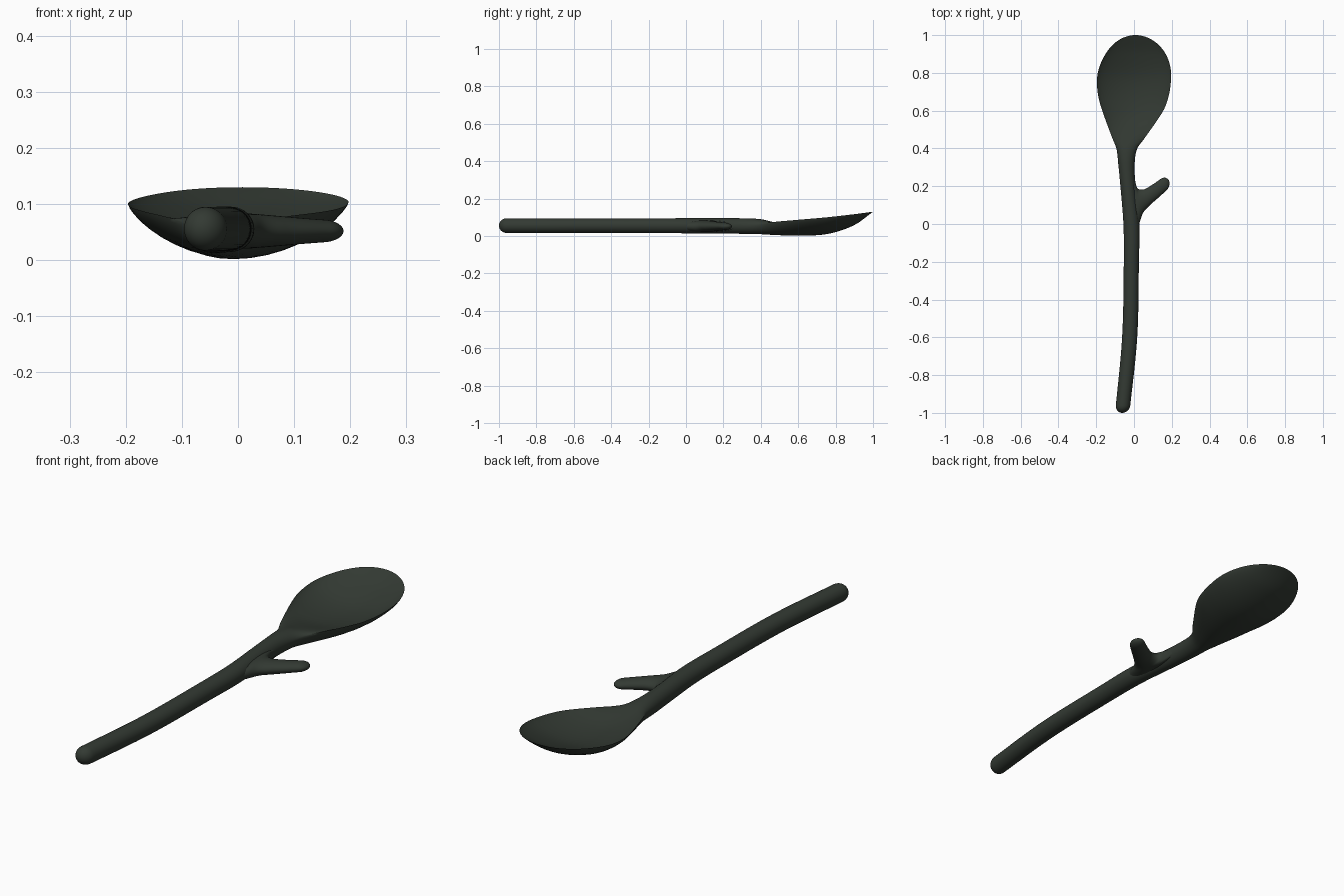
import bpy, bmesh, math

if "Cube" in bpy.data.objects:
    bpy.data.objects.remove(bpy.data.objects["Cube"])

green = bpy.data.materials.new("dark green grey")
green.diffuse_color = (0.033, 0.042, 0.033, 1)
green.use_nodes = True
green.node_tree.nodes["Principled BSDF"].inputs["Base Color"].default_value = green.diffuse_color
SEG = 40


def curve(keys, t):
    """Smooth (Hermite) interpolation of rows whose first entry is the position."""
    n = len(keys) - 1
    i = max([k for k in range(n) if keys[k][0] <= t] or [0])

    def slope(k, c):
        a, b = keys[max(k - 1, 0)], keys[min(k + 1, n)]
        return (b[c] - a[c]) / (b[0] - a[0])
    p, q = keys[i], keys[i + 1]
    d = q[0] - p[0]
    u = (t - p[0]) / d
    v = u * u * (3 - 2 * u)
    return [p[c] + (q[c] - p[c]) * v + d * (slope(i, c) * u * (1 - u) ** 2
            - slope(i + 1, c) * u * u * (1 - u)) for c in range(1, len(p))]


def cap(u):
    """Round end: 1 at u = 0, 0 at u = 1."""
    return math.sqrt(max(0, 1 - max(0, u) ** 2))


def loft(name, stations):
    """Station: left x, y, right x, y, edge z, crown (negative = hollow), depth, power."""
    bm = bmesh.new()
    rings = []
    for lx, ly, rx, ry, z, crown, depth, power in stations:
        ring = []
        for j in range(SEG):
            a = 2 * math.pi * j / SEG
            f, s = (1 - math.cos(a)) / 2, math.sin(a)
            h = abs(s) ** power
            ring.append(bm.verts.new((rx + (lx - rx) * f, ry + (ly - ry) * f,
                                      z + (crown * h if s > 0 else -depth * h))))
        rings.append(ring)
    for r0, r1 in zip(rings, rings[1:]):
        for j in range(SEG):
            k = (j + 1) % SEG
            bm.faces.new((r0[j], r0[k], r1[k], r1[j]))
    bmesh.ops.remove_doubles(bm, verts=bm.verts, dist=1e-5)
    bmesh.ops.holes_fill(bm, edges=bm.edges)
    bmesh.ops.recalc_face_normals(bm, faces=bm.faces)
    me = bpy.data.meshes.new(name)
    bm.to_mesh(me)
    bm.free()
    me.materials.append(green)
    ob = bpy.data.objects.new(name, me)
    bpy.context.collection.objects.link(ob)
    bpy.ops.object.select_all(action='DESELECT')
    ob.select_set(True)
    bpy.context.view_layer.objects.active = ob
    bpy.ops.object.shade_smooth_by_angle(angle=math.radians(50))


# Handle and bowl outline: y, centre x, half width
outline = [(-1, -.062, .038), (-.6, -.023, .04), (-.2, -.014, .04), (0, -.014, .042),
           (.2, -.032, .04), (.32, -.04, .0435), (.4, -.038, .055), (.45, -.03, .083),
           (.6, -.0065, .1615), (.68, -.003, .187), (.76, 0, .196), (.9, .0085, .196),
           (1, .008, .196)]
# Side profile: y, edge z, crown, depth
profile = [(-1, .056, .039, .039), (-.2, .056, .039, .04), (.32, .055, .04, .043),
           (.4, .062, .028, .052), (.45, .073, .006, .066), (.6, .087, -.04, .085),
           (.76, .101, -.054, .089), (.9, .117, -.032, .058), (1, .13, 0, 0)]

ys = [-.96 - .04 * math.cos(math.pi / 2 * i / 8) for i in range(8)]
ys += [-.96 + 1.72 * i / 90 for i in range(90)]
ys += [.76 + .24 * math.sin(math.pi / 2 * i / 20) for i in range(21)]
body = []
for y in ys:
    cx, w = curve(outline, y)
    z, crown, depth = curve(profile, y)
    end = cap((-.96 - y) / .04)
    w *= end * cap((y - .76) / .24)
    b = min(1, max(0, (y - .35) / .25))
    body.append((cx - w, y, cx + w, y, z, crown * end, depth * end, 1 + b / 2))
loft("spoon_body", body)

# Side twig flaring into the handle: step, upper edge x y, lower edge x y, half height
twig = [(0, -.03, .32, -.03, -.12, .03), (1, 0, .27, .005, -.06, .031),
        (2, .008, .22, .03, .01, .031), (3, .021, .187, .05, .062, .03),
        (4, .055, .184, .085, .1, .027), (5, .1, .21, .13, .14, .023),
        (6, .14, .238, .168, .174, .02), (7, .171, .26, .199, .2, .018)]
steps = [i / 8 for i in range(48)] + [6 + math.sin(math.pi / 2 * i / 10) for i in range(11)]
rows = []
for t in steps:
    ux, uy, lx, ly, h = curve(twig, t)
    e = cap(t - 6)
    mx, my = (ux + lx) / 2, (uy + ly) / 2
    rows.append((mx + (ux - mx) * e, my + (uy - my) * e, mx + (lx - mx) * e,
                 my + (ly - my) * e, .052, h * e, h * e, 1))
loft("side_twig", rows)
